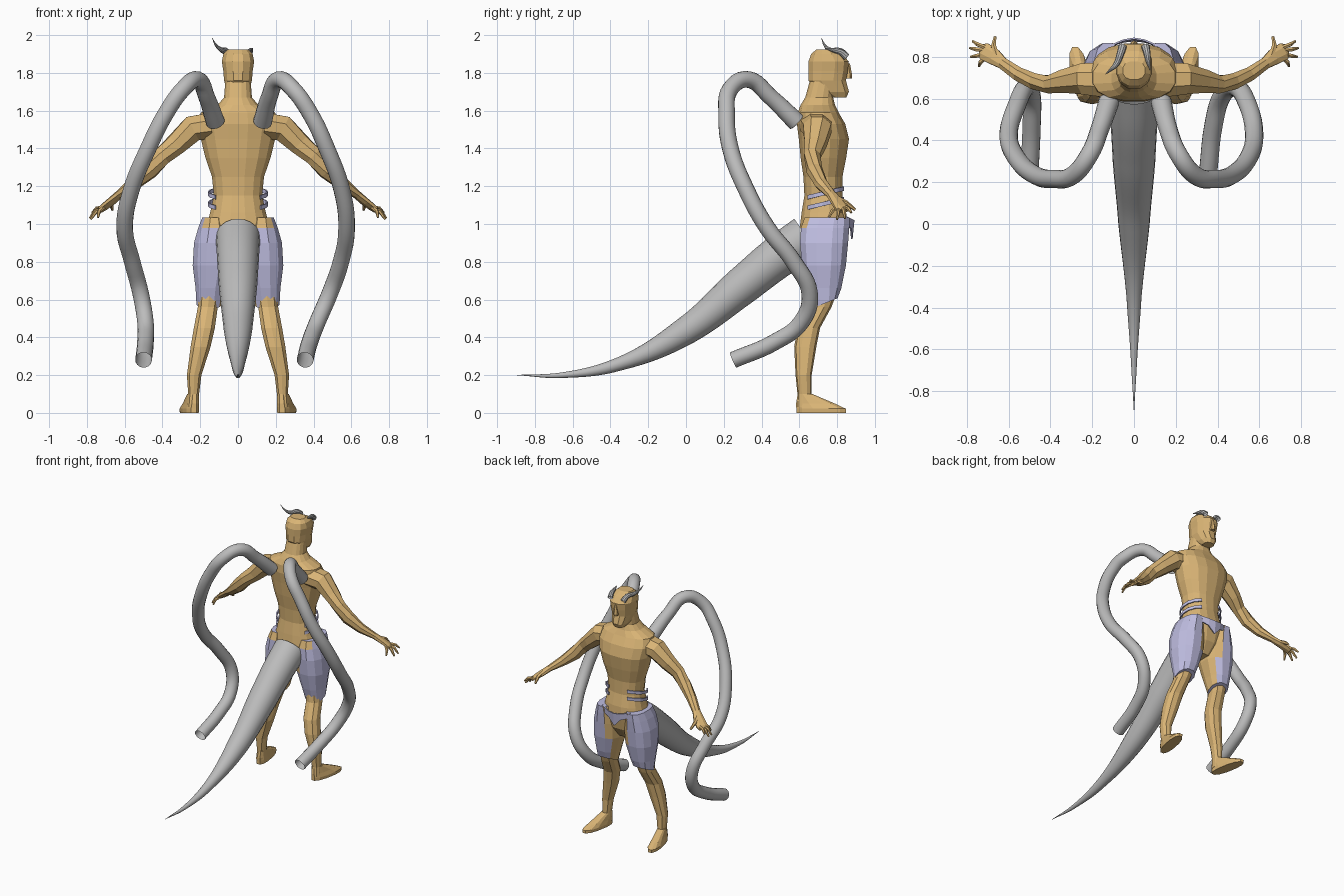
import bpy, bmesh
from math import sin, cos, pi, radians
from mathutils import Vector

if "Cube" in bpy.data.objects:
    bpy.data.objects.remove(bpy.data.objects["Cube"])


def material(name, colour):
    mat = bpy.data.materials.new(name)
    mat.use_nodes = True
    mat.diffuse_color = (*colour, 1)
    mat.node_tree.nodes["Principled BSDF"].inputs["Base Color"].default_value = (*colour, 1)
    return mat


skin = material("tan skin", (.70, .46, .18))
cloth = material("lavender cloth", (.52, .51, .75))
grey = material("grey hide", (.5, .5, .5))


def finish(name, bm, mats, rule=None):
    bmesh.ops.recalc_face_normals(bm, faces=bm.faces[:])
    if rule:
        for face in bm.faces:
            face.material_index = rule(face.calc_center_median(), face.normal)
    mesh = bpy.data.meshes.new(name)
    bm.to_mesh(mesh)
    bm.free()
    for mat in mats:
        mesh.materials.append(mat)
    obj = bpy.data.objects.new(name, mesh)
    bpy.context.collection.objects.link(obj)
    return obj


def skin_rings(name, rings, mats, rule=None):
    """Join rings of points into a closed, capped surface."""
    bm = bmesh.new()
    loops = [[bm.verts.new(p) for p in ring] for ring in rings]
    count = len(loops[0])
    for low, high in zip(loops, loops[1:]):
        for i in range(count):
            j = (i + 1) % count
            bm.faces.new((low[i], low[j], high[j], high[i]))
    bm.faces.new(loops[0])
    bm.faces.new(loops[-1])
    return finish(name, bm, mats, rule)


def stack(name, rows, mats, side=1, sides=12, power=.85, splay=0, tilt=0, rule=None):
    """Horizontal rings: height, centre x, half width, rear y, front y."""
    rings = []
    for row, (z, cx, rx, rear, front) in enumerate(rows):
        ring = []
        for i in range(sides):
            a = 2 * pi * (i + .5) / sides
            c, s = cos(a), sin(a)
            px = rx * abs(c) ** power * (1 if c > 0 else -1)
            py = (front - rear) / 2 * abs(s) ** power * (1 if s > 0 else -1)
            x = cx + px + splay * py
            lift = tilt * py if row == 0 else 0
            ring.append((side * x, (front + rear) / 2 + py, z + lift))
        rings.append(ring)
    return skin_rings(name, rings, mats, rule)


def limb(name, rows, side=1, sides=8):
    """Rings square to a path: x, y, z, half breadth, half depth."""
    pts = [Vector(r[:3]) for r in rows]
    rings = []
    for k, p in enumerate(pts):
        along = (pts[min(k + 1, len(pts) - 1)] - pts[max(k - 1, 0)]).normalized()
        across = along.cross(Vector((0, 0, 1))).normalized()
        up = across.cross(along)
        ring = []
        for i in range(sides):
            a = 2 * pi * (i + .5) / sides
            q = p + across * cos(a) * rows[k][3] + up * sin(a) * rows[k][4]
            ring.append((side * q.x, q.y, q.z))
        rings.append(ring)
    return skin_rings(name, rings, [skin])


def hose(name, rows, round_steps=6, detail=6):
    """Smooth open tube through x, y, z, radius."""
    curve = bpy.data.curves.new(name, 'CURVE')
    curve.dimensions = '3D'
    curve.bevel_depth = 1
    curve.bevel_resolution = round_steps
    curve.resolution_u = detail
    spline = curve.splines.new('BEZIER')
    spline.bezier_points.add(len(rows) - 1)
    for point, (x, y, z, r) in zip(spline.bezier_points, rows):
        point.co = (x, y, z)
        point.radius = r
        point.handle_left_type = point.handle_right_type = 'AUTO'
    curve.materials.append(grey)
    obj = bpy.data.objects.new(name, curve)
    bpy.context.collection.objects.link(obj)
    bpy.ops.object.select_all(action='DESELECT')
    obj.select_set(True)
    bpy.context.view_layer.objects.active = obj
    bpy.ops.object.convert(target='MESH')
    bpy.ops.object.shade_smooth_by_angle()


def ribbon(name, lower, upper):
    """Thin cloth plate between two edges."""
    bm = bmesh.new()
    a = [bm.verts.new(p) for p in lower]
    b = [bm.verts.new(p) for p in upper]
    for i in range(len(a) - 1):
        bm.faces.new((a[i], a[i + 1], b[i + 1], b[i]))
    obj = finish(name, bm, [cloth])
    mod = obj.modifiers.new("thickness", 'SOLIDIFY')
    mod.thickness = .008
    mod.offset = 0


# Torso with neck
torso = [(.80, .08, .63, .78), (.88, .14, .61, .835), (.98, .172, .6, .855), (1.06, .15, .61, .85),
         (1.15, .13, .625, .83), (1.25, .14, .62, .83), (1.35, .175, .605, .85),
         (1.45, .2, .595, .865), (1.53, .215, .585, .845), (1.59, .2, .59, .81),
         (1.63, .11, .605, .79), (1.67, .075, .63, .78), (1.76, .068, .655, .79)]
stack("torso", [(z, 0, w, a, b) for z, w, a, b in torso], [skin], sides=16)

# Head and nose
head = [(1.67, .04, .77, .85), (1.70, .06, .69, .865), (1.76, .076, .645, .85),
        (1.81, .08, .645, .86), (1.86, .088, .645, .865), (1.90, .08, .66, .83),
        (1.925, .055, .69, .78)]
stack("head", [(z, 0, w, a, b) for z, w, a, b in head], [skin])
stack("nose", [(1.77, 0, .018, .83, .878), (1.785, 0, .018, .83, .88), (1.85, 0, .008, .83, .868)],
      [skin], sides=6)


# Shorts turn to skin along the inner thigh and the low back
def shorts_rule(c, n):
    inner = n.x * c.x < 0 and abs(n.x) > .5 and abs(c.x) < .09
    low_back = c.y < .7 and c.z > .93 + (abs(c.x) - .09)
    return 1 if inner or low_back else 0


arm = [(.14, .69, 1.52, .09, .075), (.24, .695, 1.505, .08, .075), (.33, .685, 1.42, .06, .06),
       (.40, .668, 1.36, .046, .052), (.47, .68, 1.285, .042, .05), (.55, .715, 1.215, .036, .036),
       (.63, .77, 1.155, .03, .022), (.67, .80, 1.12, .042, .02), (.715, .825, 1.085, .045, .017),
       (.73, .83, 1.07, .035, .012)]
tips = [("index", .845, (.772, .875, 1.06)), ("middle", .83, (.785, .842, 1.03)),
        ("ring", .81, (.78, .8, 1.025)), ("little", .795, (.742, .755, 1.035))]

for side, label in ((1, "left"), (-1, "right")):
    stack(label + "_leg", [(.03, .238, .034, .585, .665), (.1, .235, .03, .59, .665),
                           (.2, .232, .04, .58, .665), (.35, .198, .055, .573, .69),
                           (.45, .178, .058, .59, .71), (.56, .16, .055, .645, .77),
                           (.64, .15, .06, .65, .8)], [skin], side, 10)
    stack(label + "_foot", [(0, .258, .043, .58, .85), (.022, .258, .045, .58, .85),
                            (.05, .25, .038, .58, .79), (.1, .237, .03, .59, .67)],
          [skin], side, splay=.18)
    stack(label + "_shorts", [(.58, .152, .07, .665, .805), (.66, .145, .082, .635, .825),
                              (.78, .135, .108, .61, .85), (.9, .13, .106, .6, .862),
                              (.98, .125, .088, .605, .868), (1.035, .125, .066, .625, .87)],
          [cloth, skin], side, tilt=.4, rule=shorts_rule)
    limb(label + "_arm", arm, side)
    for finger, base, tip in tips:
        root = Vector((.71, base, 1.088))
        knuckle = root.lerp(Vector(tip), .5) + Vector((.008, 0, .008))
        limb(label + "_" + finger + "_finger", [(*root, .011, .011), (*knuckle, .011, .011),
                                                (*tip, .006, .006)], side, 6)
    limb(label + "_thumb", [(.655, .8, 1.135, .015, .015), (.672, .85, 1.11, .014, .014),
                            (.665, .895, 1.075, .007, .007)], side, 6)

    # Two waist straps on each flank
    for strap, height in (("upper", 1.15), ("lower", 1.095)):
        edge = []
        for degrees in range(-40, 61, 20):
            a = radians(degrees)
            edge.append(Vector((side * .155 * cos(a), .725 + .125 * sin(a), height + .03 * sin(a))))
        ribbon(label + "_" + strap + "_strap", edge, [p + Vector((0, 0, .022)) for p in edge])

# Pointed front flap of the belt
ribbon("belt_flap", [(-.12, .85, 1.0), (-.05, .872, .975), (0, .878, .92), (.05, .872, .975), (.12, .85, 1.0)],
       [(-.12, .85, 1.04), (-.05, .88, 1.025), (0, .888, 1.02), (.05, .88, 1.025), (.12, .85, 1.04)])

# Tail
hose("tail", [(0, .64, .93, .118), (0, .5, .835, .112), (0, .3, .675, .102), (0, 0, .435, .075),
              (0, -.35, .26, .036), (0, -.65, .2, .015), (0, -.895, .2, .001)], 8, 8)

# Back tentacles share a side profile but spread differently
path = [(.585, 1.54), (.45, 1.67), (.33, 1.765), (.235, 1.715), (.215, 1.58), (.235, 1.4),
        (.32, 1.18), (.43, .98), (.57, .8), (.655, .63), (.61, .48), (.47, .375), (.25, .28)]
left_spread = [.13, .165, .215, .29, .385, .47, .55, .575, .545, .485, .42, .38, .355]
right_spread = [.12, .165, .215, .29, .385, .475, .565, .6, .56, .515, .49, .49, .5]
for label, side, spread in (("left", 1, left_spread), ("right", -1, right_spread)):
    hose(label + "_tentacle", [(side * x, y, z, .05 if y > .58 and z > 1 else .044)
                               for x, (y, z) in zip(spread, path)])

# Horns: one long and curling outwards, one short
hose("long_horn", [(-.055, .85, 1.885, .02), (-.065, .815, 1.915, .018), (-.085, .765, 1.92, .014),
                   (-.115, .735, 1.945, .007), (-.137, .717, 1.985, .001)], 3, 4)
hose("short_horn", [(.055, .85, 1.885, .02), (.062, .82, 1.91, .017), (.068, .78, 1.92, .012),
                    (.078, .735, 1.93, .001)], 3, 4)
